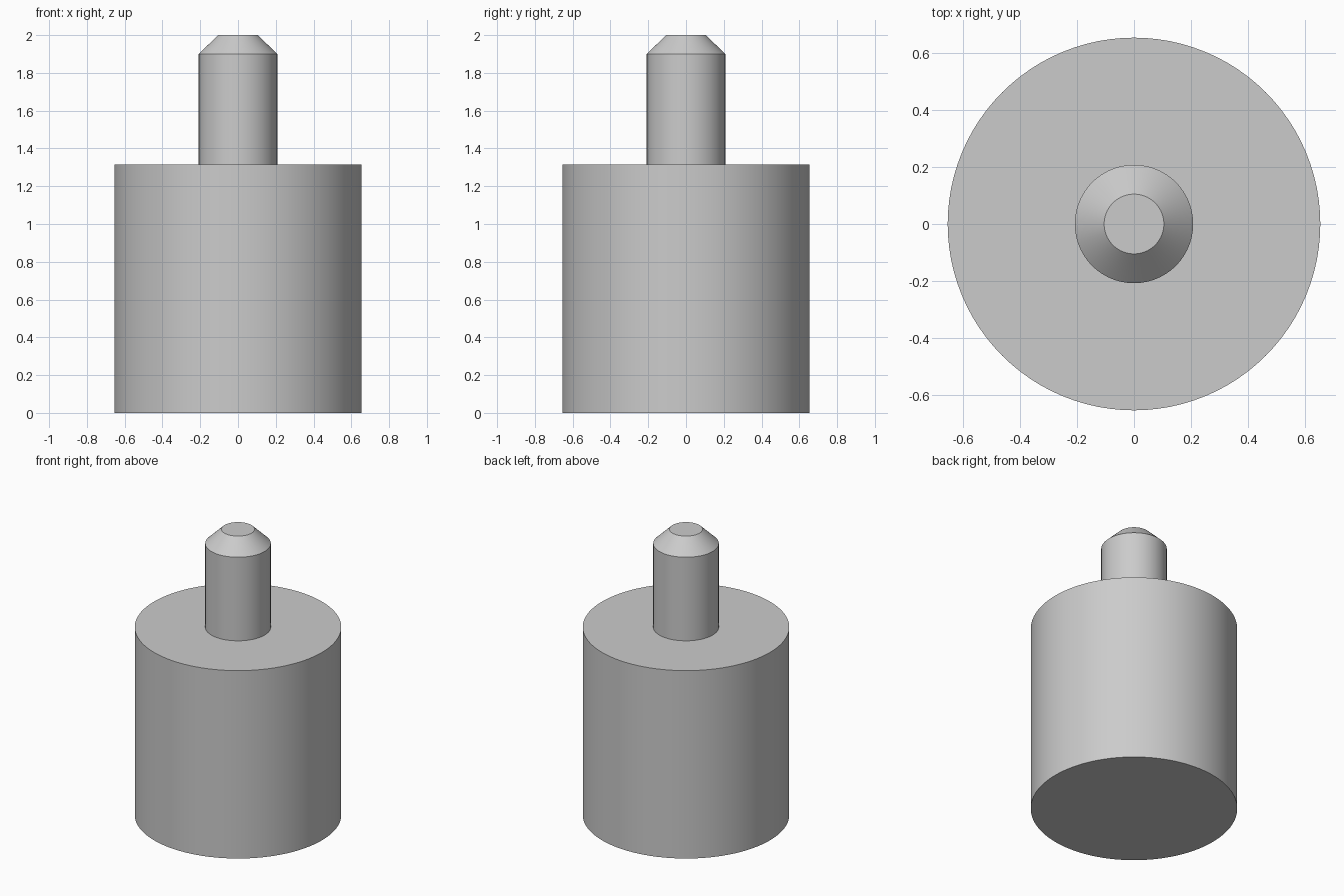
import bpy
import bmesh
import math

old = bpy.data.objects.get("Cube")
if old:
    bpy.data.objects.remove(old, do_unlink=True)

SEGMENTS = 96
BODY_R, BODY_TOP = 0.655, 1.315
PIN_R, PIN_TOP = 0.208, 1.9
TIP_R, TIP_TOP = 0.105, 2.0

# Plain grey metal
grey = bpy.data.materials.new("grey")
grey.use_nodes = True
grey.diffuse_color = (0.6, 0.6, 0.6, 1)
grey.node_tree.nodes["Principled BSDF"].inputs["Base Color"].default_value = (0.6, 0.6, 0.6, 1)


def turned_part(name, profile, material):
    """Revolve (radius, height) points about z and cap both ends."""
    bm = bmesh.new()
    verts = [bm.verts.new((r, 0, z)) for r, z in profile]
    edges = [bm.edges.new(pair) for pair in zip(verts, verts[1:])]
    bmesh.ops.spin(bm, geom=verts + edges, axis=(0, 0, 1), cent=(0, 0, 0),
                   angle=math.tau, steps=SEGMENTS)
    bmesh.ops.remove_doubles(bm, verts=bm.verts[:], dist=0.0001)
    bmesh.ops.holes_fill(bm, edges=[e for e in bm.edges if e.is_boundary], sides=0)
    bmesh.ops.recalc_face_normals(bm, faces=bm.faces[:])
    mesh = bpy.data.meshes.new(name)
    bm.to_mesh(mesh)
    bm.free()
    mesh.materials.append(material)
    obj = bpy.data.objects.new(name, mesh)
    bpy.context.collection.objects.link(obj)
    return obj


# Wide cylindrical body, shoulder, narrow pin and chamfered tip in one turned solid
pin = turned_part("stepped_locating_pin", [
    (BODY_R, 0), (BODY_R, BODY_TOP),
    (PIN_R, BODY_TOP), (PIN_R, PIN_TOP),
    (TIP_R, TIP_TOP),
], grey)

bpy.ops.object.select_all(action="DESELECT")
pin.select_set(True)
bpy.context.view_layer.objects.active = pin
bpy.ops.object.shade_smooth_by_angle(angle=math.radians(30))
